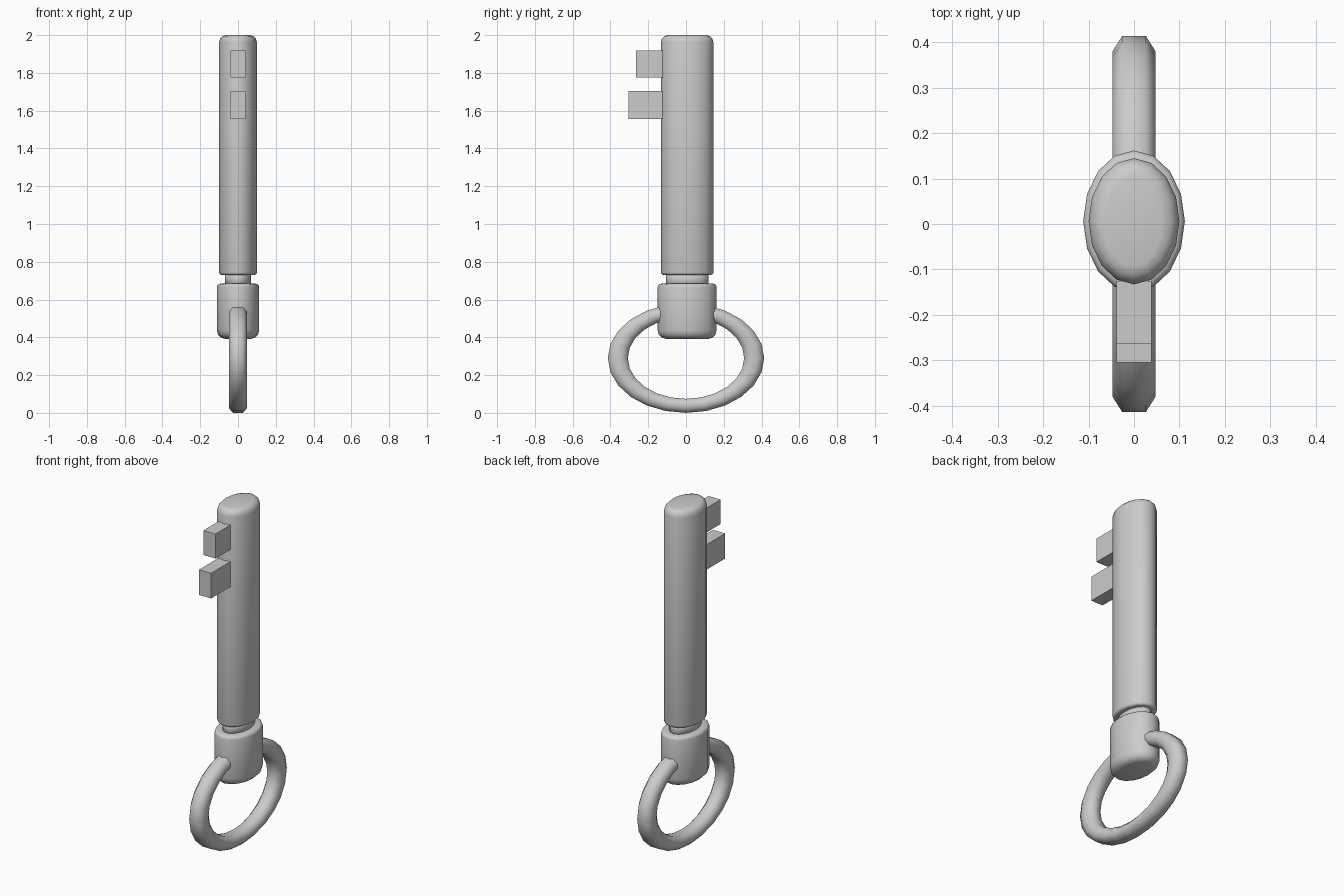
import bpy, math

if "Cube" in bpy.data.objects:
    bpy.data.objects.remove(bpy.data.objects["Cube"])


def make_mesh(name, verts, faces, smooth):
    me = bpy.data.meshes.new(name)
    me.from_pydata(verts, [], faces)
    ob = bpy.data.objects.new(name, me)
    bpy.context.collection.objects.link(ob)
    for p in me.polygons:
        p.use_smooth = smooth
    return ob


def oval_column(name, rx, ry, profile, sides=16, cy=0.006):
    """Stack of oval loops; profile holds (inset, z) from bottom to top."""
    verts, faces = [], []
    for inset, z in profile:
        for i in range(sides):
            a = 2 * math.pi * i / sides
            verts.append(((rx - inset) * math.cos(a), cy + (ry - inset) * math.sin(a), z))
    for k in range(len(profile) - 1):
        for i in range(sides):
            j = (i + 1) % sides
            a, b = k * sides, (k + 1) * sides
            faces.append((a + i, a + j, b + j, b + i))
    faces.append(tuple(reversed(range(sides))))
    top = (len(profile) - 1) * sides
    faces.append(tuple(range(top, top + sides)))
    return make_mesh(name, verts, faces, True)


def rounded(z0, z1, r0, r1, steps=3):
    """Profile with rounded bottom (r0) and top (r1) edges."""
    angs = [math.pi / 2 * i / steps for i in range(steps + 1)]
    low = [(r0 * (1 - math.sin(a)), z0 + r0 * (1 - math.cos(a))) for a in angs]
    high = [(r1 * (1 - math.cos(a)), z1 - r1 * (1 - math.sin(a))) for a in angs]
    return low + high


# Shaft, neck and collar
oval_column("shaft", 0.10, 0.139, rounded(0.73, 2.0, 0.014, 0.038))
oval_column("neck", 0.069, 0.112, [(0, 0.66), (0, 0.75)])
oval_column("collar", 0.112, 0.156, rounded(0.392, 0.684, 0.045, 0.018))

# Oval ring handle: flattened eight-sided tube swept round an ellipse
section = [(0.026, 0.053), (0.047, 0.02), (0.047, -0.02), (0.026, -0.053),
           (-0.026, -0.053), (-0.047, -0.02), (-0.047, 0.02), (-0.026, 0.053)]
n, m = 24, len(section)
verts, faces = [], []
for i in range(n):
    a = 2 * math.pi * i / n
    for x, r in section:
        verts.append((x, (0.361 + r) * math.cos(a), 0.29 + 0.7 * (0.361 + r) * math.sin(a)))
    for k in range(m):
        i2, k2 = (i + 1) % n, (k + 1) % m
        faces.append((i * m + k, i * m + k2, i2 * m + k2, i2 * m + k))
make_mesh("ring_handle", verts, faces, True)

# Two key teeth
for name, y0, z0, z1 in (("upper_tooth", -0.264, 1.775, 1.918),
                         ("lower_tooth", -0.305, 1.557, 1.704)):
    y1 = -0.125
    bpy.ops.mesh.primitive_cube_add(size=1, location=(0, (y0 + y1) / 2, (z0 + z1) / 2))
    ob = bpy.context.object
    ob.name = name
    ob.scale = (0.078, y1 - y0, z1 - z0)
